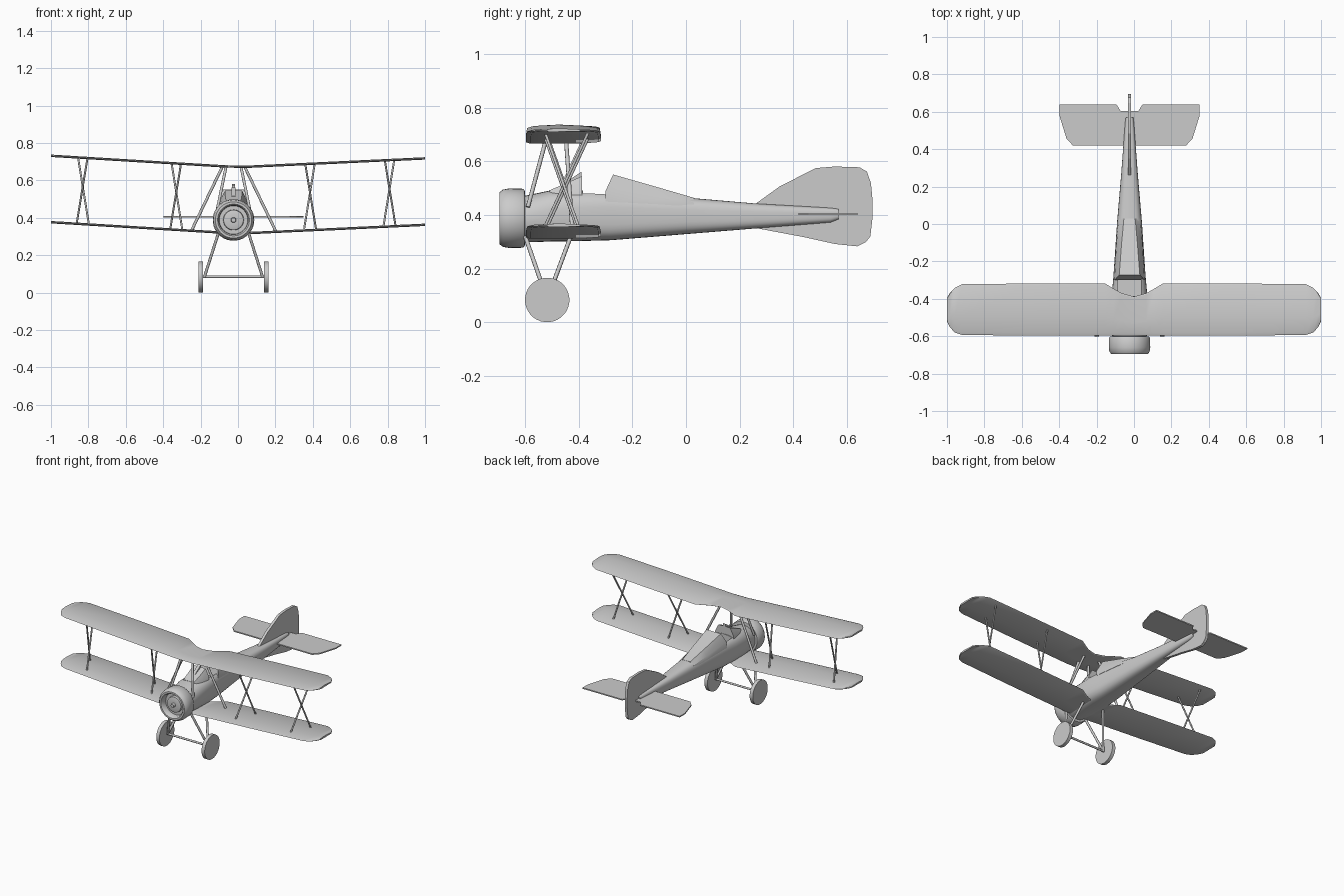
import bpy, bmesh, math
from mathutils import Vector

if "Cube" in bpy.data.objects:
    bpy.data.objects.remove(bpy.data.objects["Cube"])

CX = -0.024  # centre line of the fuselage


def finish(name, bm, smooth=None):
    bmesh.ops.recalc_face_normals(bm, faces=bm.faces)
    me = bpy.data.meshes.new(name)
    bm.to_mesh(me)
    bm.free()
    ob = bpy.data.objects.new(name, me)
    bpy.context.collection.objects.link(ob)
    if smooth:
        bpy.ops.object.select_all(action='DESELECT')
        ob.select_set(True)
        bpy.context.view_layer.objects.active = ob
        bpy.ops.object.shade_smooth_by_angle(angle=math.radians(smooth))
    return ob


def loft(name, rings, smooth=None):
    """Skin a list of equal-length closed rings and cap both ends."""
    bm = bmesh.new()
    vs = [[bm.verts.new(p) for p in r] for r in rings]
    n = len(rings[0])
    for a, b in zip(vs, vs[1:]):
        for i in range(n):
            j = (i + 1) % n
            bm.faces.new((a[i], a[j], b[j], b[i]))
    bm.faces.new(vs[0])
    bm.faces.new(vs[-1])
    return finish(name, bm, smooth)


def tube(name, a, b, r, n=8):
    a, b = Vector(a), Vector(b)
    d = (b - a).normalized()
    u = d.cross(Vector((0.3, 1, 0.1))).normalized()
    w = d.cross(u)
    ring = lambda c: [c + r * (u * math.cos(t) + w * math.sin(t))
                      for t in (2 * math.pi * i / n for i in range(n))]
    return loft(name, [ring(a), ring(b)], 50)


# Fuselage: y, half width, top, bottom, squareness
rings = []
for y, hw, zt, zb, e in [(-.64, .084, .468, .302, 2), (-.6, .09, .472, .298, 2.1),
                         (-.51, .098, .491, .301, 2.6), (-.39, .096, .491, .303, 3),
                         (-.28, .086, .488, .306, 3.2), (.015, .066, .464, .33, 3),
                         (.26, .045, .443, .35, 3), (.54, .024, .427, .372, 3),
                         (.57, .02, .423, .384, 3)]:
    ring = []
    for i in range(32):
        c, s = math.cos(i * math.pi / 16), math.sin(i * math.pi / 16)
        ring.append((CX + hw * math.copysign(abs(c) ** (2 / e), c), y,
                     (zt + zb) / 2 + (zt - zb) / 2 * math.copysign(abs(s) ** (2 / e), s)))
    rings.append(ring)
fuselage = loft("fuselage", rings, 35)

# Cockpit opening
cutter = loft("cockpit_cutter", [[(CX - .062, y, .41), (CX + .062, y, .41),
                                  (CX + .062, y, .6), (CX - .062, y, .6)] for y in (-.385, -.29)])
cutter.hide_render = True
cutter.hide_viewport = True
cut = fuselage.modifiers.new("cockpit", 'BOOLEAN')
cut.object = cutter
cut.operation = 'DIFFERENCE'
cut.solver = 'EXACT'


# Raised decks: y, half width at base, half width at top, base height, top height
def deck(name, stations):
    loft(name, [[(CX - b, y, z0), (CX + b, y, z0), (CX + b * .95, y, z0 + (z1 - z0) * .4),
                 (CX + t, y + dy, z1), (CX - t, y + dy, z1), (CX - b * .95, y, z0 + (z1 - z0) * .4)]
                for y, dy, b, t, z0, z1 in stations], 30)


deck("headrest_fairing", [(-.3, .028, .084, .055, .45, .551), (-.1, 0, .072, .042, .44, .502),
                          (.03, 0, .06, .03, .43, .464)])
deck("windscreen", [(-.51, 0, .06, .04, .46, .492), (-.44, 0, .07, .045, .46, .522),
                    (-.388, 0, .075, .045, .46, .545)])
deck("gun_sight", [(-.46, 0, .01, .01, .5, .515), (-.39, 0, .01, .01, .5, .562)])

# Engine cowl: lathe about the y axis (radius, y)
profile = [(.08, -.6), (.105, -.602), (.11, -.61), (.111, -.66), (.107, -.683), (.097, -.696),
           (.085, -.696), (.078, -.686), (.076, -.655), (.055, -.655), (.053, -.672), (.045, -.675),
           (.014, -.675), (.012, -.692), (.002, -.692)]
loft("engine_cowl", [[(CX + r * math.cos(i * math.pi / 20), y, .388 + r * math.sin(i * math.pi / 20))
                      for i in range(40)] for r, y in profile], 40)


# Wings: x, leading edge, trailing edge
def wing_z(x, base):
    return base + max(0, abs(x) - .06) * .054 - .007 * x


half = [(1, -.52, -.395), (.985, -.55, -.37), (.96, -.58, -.343), (.92, -.593, -.322),
        (.55, -.597, -.318), (.155, -.597, -.318), (.11, -.597, -.345), (.065, -.597, -.37),
        (0, -.597, -.388)]
stations = [(-x, f, b) for x, f, b in half] + half[-2::-1]
for name, base in (("upper_wing", .672), ("lower_wing", .317)):
    rings = []
    for x, f, b in stations:
        z = wing_z(x, base)
        y = lambda t: f + (b - f) * t
        rings.append([(x, y(0), z), (x, y(.06), z + .005), (x, y(.35), z + .008), (x, y(.97), z + .004),
                      (x, y(1), z), (x, y(.97), z - .004), (x, y(.35), z - .005), (x, y(.06), z - .005)])
    loft(name, rings, 30)

# Crossed interplane struts
for label, x, s in (("left_outer", -.83, -1), ("left_inner", -.33, -1),
                    ("right_inner", .385, 1), ("right_outer", .81, 1)):
    for k, yt, yb in ((1, -.525, -.4), (-1, -.365, -.53)):
        xt, xb = x - k * s * .025, x + k * s * .033
        tube(label + "_strut", (xt, yt, wing_z(xt, .672)), (xb, yb, wing_z(xb, .317)), .0055)

# Centre struts, undercarriage legs and wheels
for side, s in (("left", -1), ("right", 1)):
    tube(side + "_front_cabane", (CX + s * .04, -.525, .672), (CX + s * .09, -.59, .43), .008)
    tube(side + "_rear_cabane", (CX + s * .06, -.447, .672), (CX + s * .225, -.423, .33), .008)
    hub = (CX + s * .155, -.518, .085)
    tube(side + "_front_leg", (CX + s * .08, -.6, .32), hub, .008)
    tube(side + "_rear_leg", (CX + s * .08, -.43, .32), hub, .008)
    tube(side + "_wheel", (CX + s * .163, -.518, .083), (CX + s * .187, -.518, .083), .083, 32)
tube("axle", (CX - .17, -.518, .085), (CX + .17, -.518, .085), .007)

# Fin and rudder
fin = [(.257, .44), (.35, .507), (.484, .575), (.555, .581), (.648, .578), (.675, .562), (.69, .52),
       (.696, .458), (.696, .39), (.688, .32), (.67, .298), (.64, .283), (.555, .292), (.443, .317),
       (.257, .352)]
loft("fin_and_rudder", [[(CX + s * .009, y, z) for y, z in fin] for s in (-1, 1)])

# Tailplane
tail = [(.048, .605), (.07, .64), (.375, .64), (.375, .58), (.337, .457), (.303, .42)]
outline = tail + [(-x, y) for x, y in tail[::-1]]
loft("tailplane", [[(CX + x, y, .404 + d) for x, y in outline] for d in (-.004, .004)])
